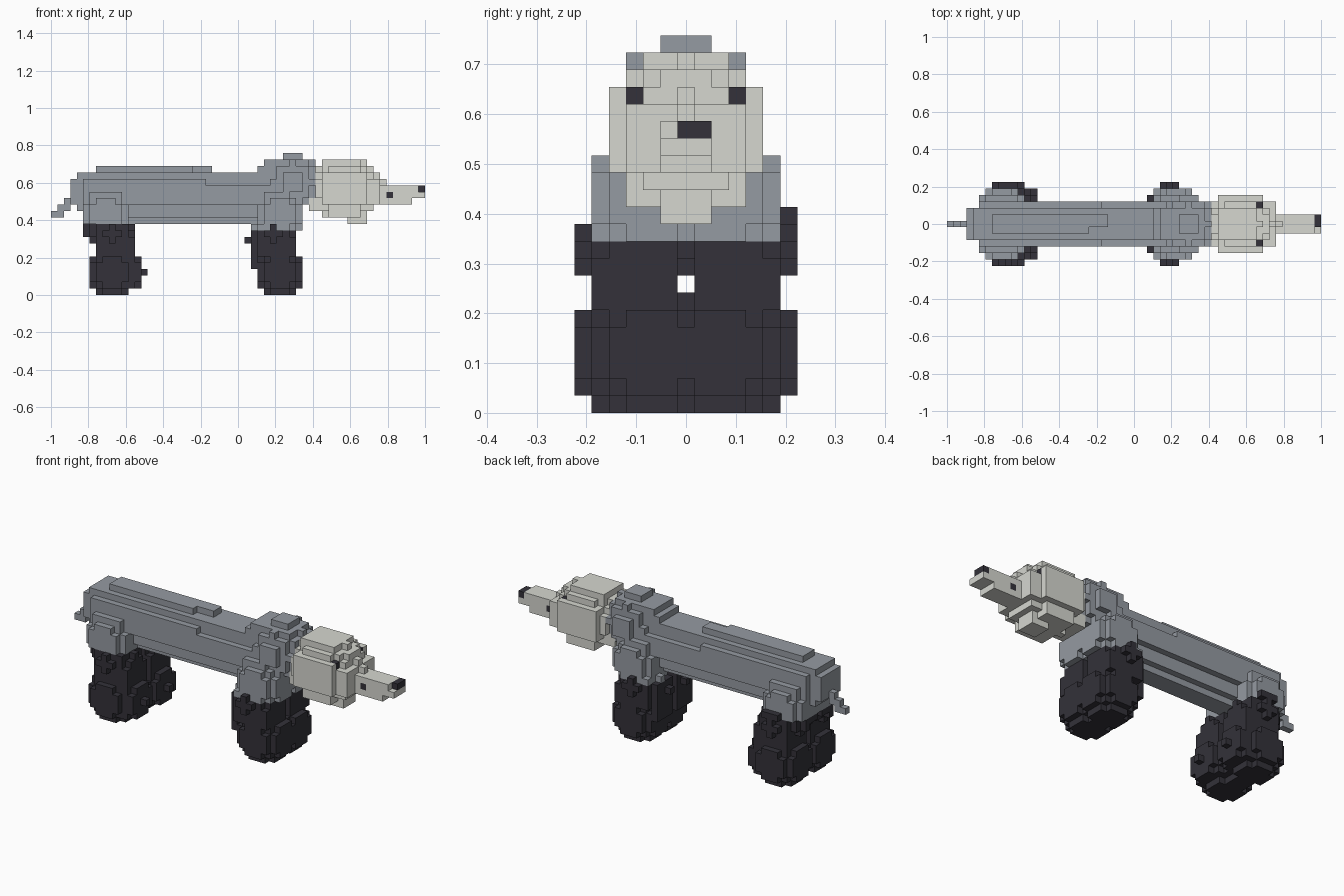
import bpy, bmesh
from mathutils import Vector

cube = bpy.data.objects.get("Cube")
if cube:
    bpy.data.objects.remove(cube, do_unlink=True)

V = 2.0 / 58          # block size; the model is 58 x 13 x 22 blocks
taken = set()         # every block already used by a part
parts = []            # (name, {block: colour index})


def material(name, rgb):
    m = bpy.data.materials.new(name)
    m.use_nodes = True
    m.diffuse_color = (*rgb, 1)
    bsdf = m.node_tree.nodes["Principled BSDF"]
    bsdf.inputs["Base Color"].default_value = (*rgb, 1)
    bsdf.inputs["Roughness"].default_value = 0.9
    return m


GREY, PALE, DARK = 0, 1, 2
MATS = [material("grey_fur", (0.30, 0.325, 0.36)),
        material("pale_fur", (0.67, 0.68, 0.63)),
        material("dark_fur", (0.033, 0.031, 0.041))]


def box(x0, x1, y0, y1, z0, z1):
    """Blocks in an inclusive range."""
    return {(x, y, z) for x in range(x0, x1 + 1)
            for y in range(y0, y1 + 1) for z in range(z0, z1 + 1)}


def ball(cx, cy, cz, rx, ry=None, rz=None):
    """Blocks inside an ellipsoid."""
    ry, rz = ry or rx, rz or rx
    return {(x, y, z) for x in range(int(cx - rx), int(cx + rx) + 2)
            for y in range(int(cy - ry) - 1, int(cy + ry) + 2)
            for z in range(max(0, int(cz - rz)), int(cz + rz) + 2)
            if ((x - cx) / rx) ** 2 + ((y - cy) / ry) ** 2 + ((z - cz) / rz) ** 2 <= 1}


def both(blocks):
    """Mirror blocks across the middle."""
    return blocks | {(x, -y, z) for x, y, z in blocks}


def part(name, blocks, rule):
    """Claim free blocks for a part, coloured by a rule."""
    free = blocks - taken
    taken.update(free)
    parts.append((name, {b: rule(*b) for b in free}))


def plain(colour):
    return lambda x, y, z: colour


def neck_colour(x, y, z):
    return PALE if x >= (41 if z >= 15 else 40) else GREY


# Face details
part("eyes", both({(48, 3, 18)}), plain(DARK))
part("mouth_corners", both({(52, 1, 15)}), plain(DARK))
part("nose", box(57, 57, 0, 1, 16, 16), plain(DARK))

# Snout and head
part("snout", box(51, 55, -1, 1, 14, 16) | box(56, 56, -1, 1, 15, 16)
     | box(57, 57, -1, 1, 15, 15) | box(51, 51, 0, 0, 17, 17), plain(PALE))
head = ball(45, 0, 16, 5.6, 4.6, 4.8)
head |= box(46, 48, -1, 1, 11, 12) | box(43, 47, -3, 3, 12, 13)
head |= box(48, 49, -2, 2, 13, 18) | box(49, 50, -3, 3, 14, 17)
head |= box(42, 47, -2, 2, 20, 20) | both(box(42, 48, 4, 4, 14, 18))
head |= box(40, 42, -2, 2, 13, 14)
part("head", head, neck_colour)

# Neck ball and shoulder ridge
neck = ball(37, 0, 17, 4.3) | box(33, 35, -2, 2, 19, 20) | box(32, 33, -2, 2, 18, 19)
part("neck", neck, neck_colour)

# Body: stacked slabs that round off the long barrel
body = box(6, 35, -1, 1, 11, 12) | box(6, 35, -2, 2, 12, 13) | box(5, 35, -3, 3, 14, 16)
body |= box(5, 23, -3, 3, 17, 17) | box(4, 34, -2, 2, 17, 18)
body |= box(7, 21, -1, 1, 19, 19) | box(22, 24, 0, 1, 19, 19)
body |= box(3, 4, -2, 2, 14, 17) | box(4, 6, -2, 2, 13, 17)
part("body", body, plain(GREY))

# Tail stepping downward
part("tail", box(0, 1, 0, 0, 12, 12) | box(1, 2, 0, 0, 13, 13)
     | box(2, 3, 0, 0, 14, 14), plain(GREY))

# Legs: foot ball, shin ball and hip ball on each side
front = ball(35, 2, 3, 3.8) | ball(34, 3, 9, 3.2) | ball(35, 2, 12, 3.75)
front |= box(32, 37, 1, 5, 6, 8) | box(34, 36, 0, 0, 5, 6) | box(30, 30, 2, 2, 8, 8)
front |= box(31, 31, 1, 4, 4, 9) | box(33, 36, 2, 4, 14, 15) | box(34, 35, 5, 5, 13, 14)
part("front_legs", both(front),
     lambda x, y, z: DARK if z < 10 or abs(y) == 6 else GREY)

hind = ball(9, 3, 3, 3.8) | {b for b in ball(10, 3, 3, 3.8) if b[1] <= 5 and b[2] > 0}
hind |= box(8, 10, 0, 0, 0, 6) | ball(9, 3, 9, 3.2) | ball(8, 2, 12, 3.75)
hind |= box(7, 12, 1, 5, 6, 8) | box(14, 14, 3, 3, 3, 3) | box(5, 5, 3, 3, 9, 9)
hind |= box(6, 10, 3, 4, 13, 15)
part("hind_legs", both(hind) | box(8, 10, 6, 6, 11, 11),
     lambda x, y, z: DARK if z < 11 or abs(y) == 6 else GREY)

# Turn the blocks into surfaces, keeping only the outer faces
DIRS = [Vector(d) for d in ((1, 0, 0), (-1, 0, 0), (0, 1, 0),
                            (0, -1, 0), (0, 0, 1), (0, 0, -1))]
for name, blocks in parts:
    bm = bmesh.new()
    for b, colour in blocks.items():
        c = Vector(b)
        for d in DIRS:
            if tuple(int(v) for v in c + d) in taken:
                continue
            u = Vector((d.y, d.z, d.x))
            w = d.cross(u)
            mid = c + Vector((0.5, 0, 0.5)) + d * 0.5 - Vector((29, 0, 0))
            quad = [mid - u / 2 - w / 2, mid + u / 2 - w / 2,
                    mid + u / 2 + w / 2, mid - u / 2 + w / 2]
            face = bm.faces.new([bm.verts.new(p * V) for p in quad])
            face.material_index = colour
    bmesh.ops.remove_doubles(bm, verts=bm.verts[:], dist=V * 0.01)
    bmesh.ops.dissolve_limit(bm, angle_limit=0.01, verts=bm.verts[:],
                             edges=bm.edges[:], delimit={'MATERIAL'})
    mesh = bpy.data.meshes.new(name)
    bm.to_mesh(mesh)
    bm.free()
    for m in MATS:
        mesh.materials.append(m)
    bpy.context.scene.collection.objects.link(bpy.data.objects.new(name, mesh))
